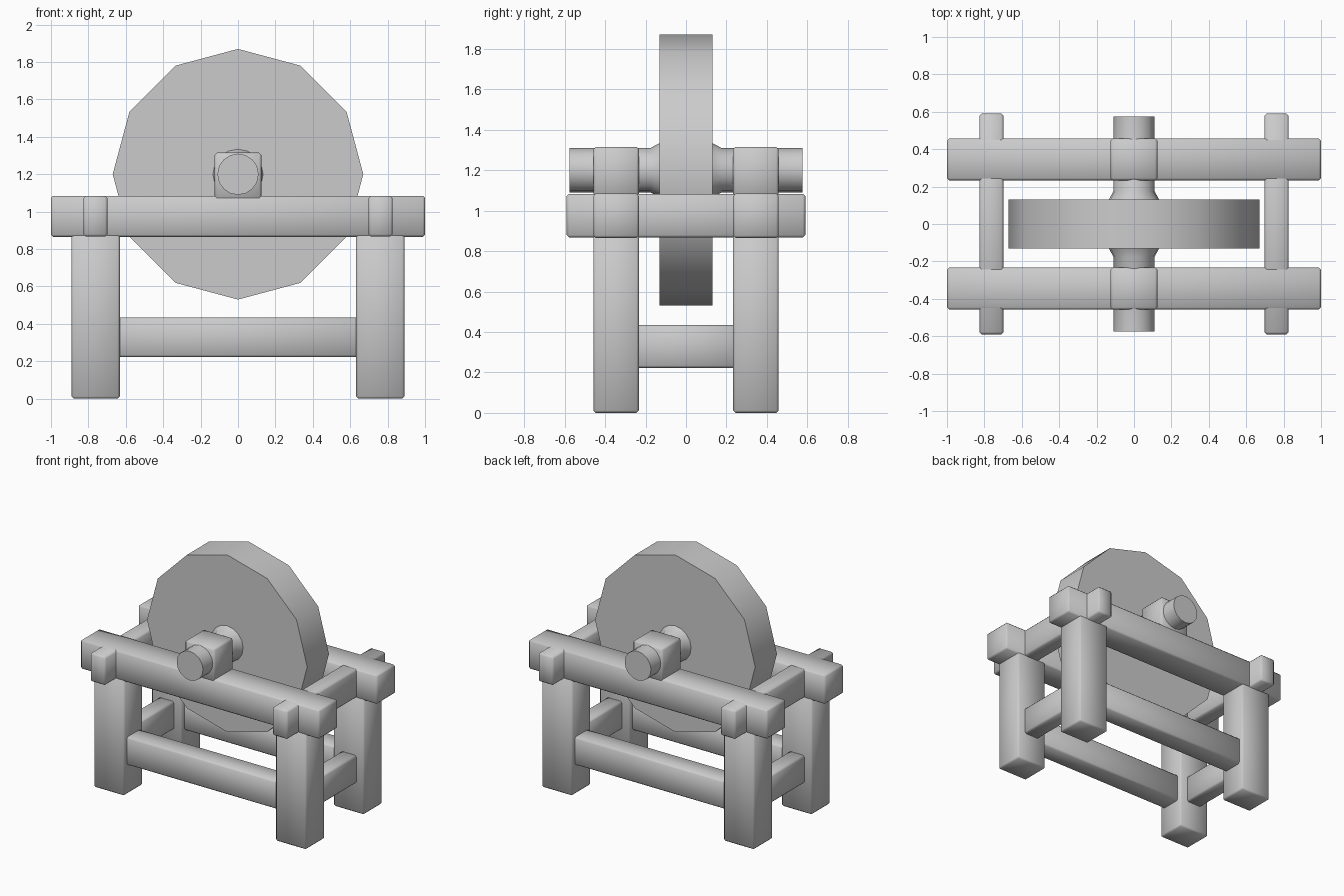
import bpy
import bmesh
from math import cos, sin, tau, radians

if "Cube" in bpy.data.objects:
    bpy.data.objects.remove(bpy.data.objects["Cube"])


def finish(name, bm, angle=40):
    bmesh.ops.recalc_face_normals(bm, faces=bm.faces)
    mesh = bpy.data.meshes.new(name)
    bm.to_mesh(mesh)
    bm.free()
    obj = bpy.data.objects.new(name, mesh)
    bpy.context.collection.objects.link(obj)
    bpy.ops.object.select_all(action='DESELECT')
    obj.select_set(True)
    bpy.context.view_layer.objects.active = obj
    bpy.ops.object.shade_smooth_by_angle(angle=radians(angle))
    return obj


def beam(name, x, y, z, soft=0.012):
    """Softened box spanning the given (min, max) ranges."""
    bm = bmesh.new()
    bmesh.ops.create_cube(bm, size=1)
    for v in bm.verts:
        v.co = [(a + b) / 2 + c * (b - a) for (a, b), c in zip((x, y, z), v.co)]
    bmesh.ops.bevel(bm, geom=bm.edges[:], offset=soft, segments=1,
                    affect='EDGES', profile=0.5)
    return finish(name, bm, 60)


def span(side, lo, hi):
    return tuple(sorted((side * lo, side * hi)))


def turned(name, profile, sides, height):
    """Capped lathe along y from (y, radius) points."""
    bm = bmesh.new()
    rings = [[bm.verts.new((r * sin(tau * i / sides), y,
                            height + r * cos(tau * i / sides)))
              for i in range(sides)] for y, r in profile]
    for a, b in zip(rings, rings[1:]):
        for i in range(sides):
            j = (i + 1) % sides
            bm.faces.new((a[i], a[j], b[j], b[i]))
    bm.faces.new(rings[0])
    bm.faces.new(rings[-1])
    return finish(name, bm)


# Grinding wheel and its axle with flared collars
turned("grinding_wheel", [(-0.13, 0.67), (0.13, 0.67)], 12, 1.2)
half = [(0.12, 0.138), (0.135, 0.132), (0.175, 0.11), (0.575, 0.11)]
turned("axle", [(-y, r) for y, r in reversed(half)] + half, 16, 1.2)

# Long members, front and back
for label, s in (("front", -1), ("back", 1)):
    depth = span(s, 0.233, 0.458)
    beam(label + "_rail", (-1, 1), depth, (0.865, 1.085))
    beam(label + "_bearing_block", (-0.125, 0.125), depth, (1.06, 1.315))
    beam(label + "_stretcher", (-0.66, 0.66), span(s, 0.265, 0.425), (0.222, 0.434))
    for side, t in (("left", -1), ("right", 1)):
        beam(f"{label}_{side}_leg", span(t, 0.632, 0.89), depth, (0, 0.88))

# Cross members, left and right
for side, t in (("left", -1), ("right", 1)):
    width = span(t, 0.698, 0.827)
    beam(side + "_cross_beam", width, (-0.59, 0.59), (0.867, 1.083))
    beam(side + "_stretcher", width, (-0.25, 0.25), (0.222, 0.434))
